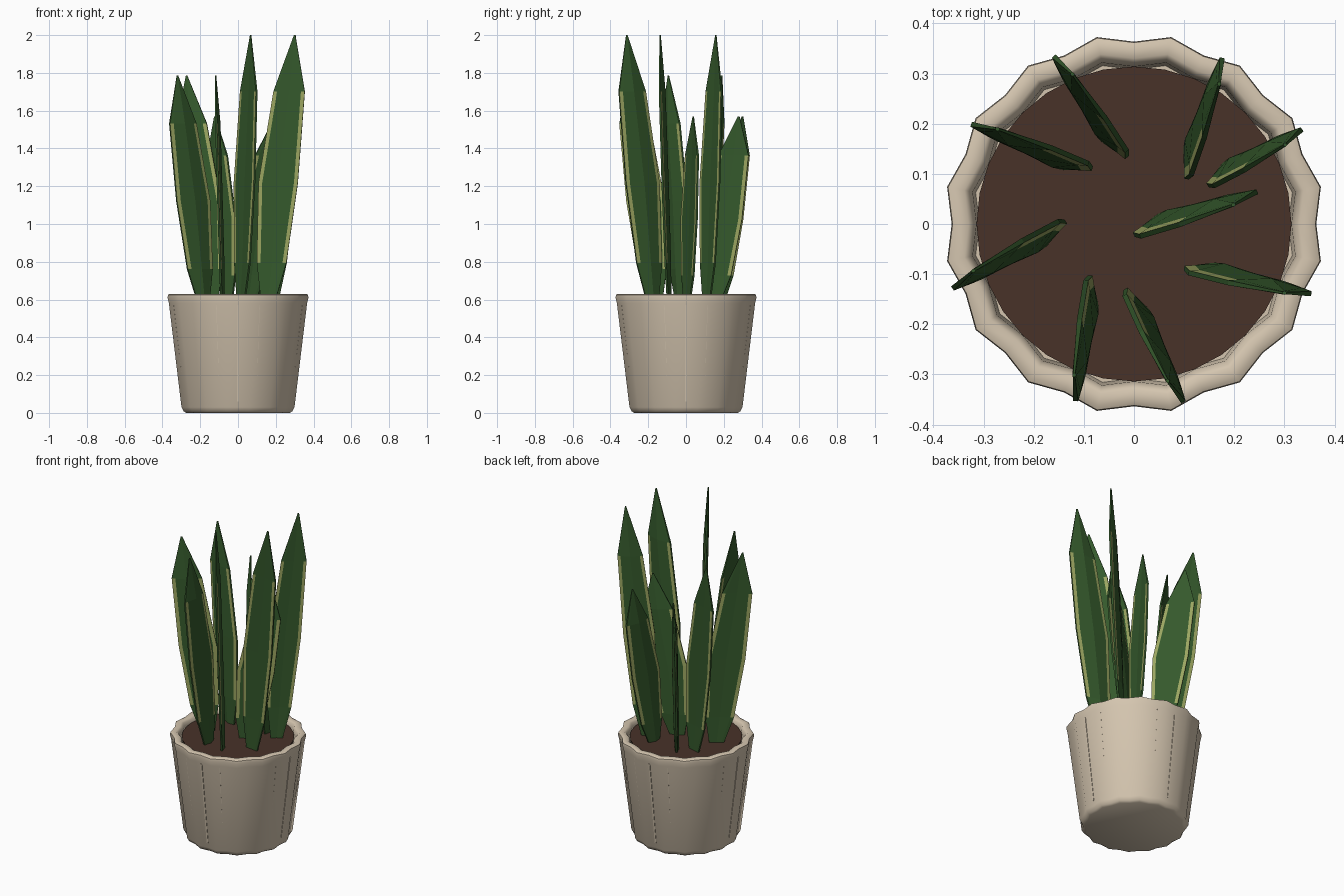
import bpy, bmesh, math
from mathutils import Vector

if "Cube" in bpy.data.objects:
    bpy.data.objects.remove(bpy.data.objects["Cube"])


def material(name, rgb):
    m = bpy.data.materials.new(name)
    m.diffuse_color = (*rgb, 1)
    m.use_nodes = True
    m.node_tree.nodes["Principled BSDF"].inputs["Base Color"].default_value = m.diffuse_color
    return m


POT = material("pot_clay", (0.66, 0.56, 0.43))
SOIL = material("soil_brown", (0.065, 0.032, 0.022))
LEAF = material("leaf_green", (0.035, 0.10, 0.025))
EDGE = material("leaf_edge", (0.33, 0.38, 0.12))


def finish(name, bm, *mats, smooth=None):
    bmesh.ops.recalc_face_normals(bm, faces=bm.faces)
    me = bpy.data.meshes.new(name)
    bm.to_mesh(me)
    bm.free()
    for m in mats:
        me.materials.append(m)
    ob = bpy.data.objects.new(name, me)
    bpy.context.collection.objects.link(ob)
    if smooth:
        bpy.ops.object.select_all(action='DESELECT')
        ob.select_set(True)
        bpy.context.view_layer.objects.active = ob
        bpy.ops.object.shade_smooth_by_angle(angle=math.radians(smooth))
    return ob


# Scalloped pot: lathed profile with every second column pulled inwards
profile = [(0.28, 0), (0.293, 0.008), (0.305, 0.03), (0.373, 0.58), (0.38, 0.61),
           (0.378, 0.625), (0.368, 0.63), (0.345, 0.63), (0.335, 0.622), (0.328, 0.60), (0.322, 0.52)]
bm = bmesh.new()
N = 32
rings = []
for r, z in profile:
    ring = []
    for i in range(N):
        a = 2 * math.pi * i / N
        k = r * (1 if i % 2 else 0.957)
        ring.append(bm.verts.new((k * math.cos(a), k * math.sin(a), z)))
    rings.append(ring)
for a, b in zip(rings, rings[1:]):
    for i in range(N):
        j = (i + 1) % N
        bm.faces.new((a[i], a[j], b[j], b[i]))
bm.faces.new(rings[0])
bm.faces.new(rings[-1])
finish("pot", bm, POT, smooth=50)

# Thin vertical ribs, partly sunk into the scallops
bm = bmesh.new()
for i in range(20):
    a = 2 * math.pi * i / 20
    out = Vector((math.cos(a), math.sin(a), 0))
    side = Vector((-math.sin(a), math.cos(a), 0))
    loops = []
    for r, z in ((0.298, 0.06), (0.360, 0.57)):
        loops.append([bm.verts.new(out * (r + dr) + side * s + Vector((0, 0, z)))
                      for dr, s in ((-0.012, -0.005), (0, -0.005), (0, 0.005), (-0.012, 0.005))])
    lo, hi = loops
    bm.faces.new(lo)
    bm.faces.new(hi)
    for k in range(4):
        m = (k + 1) % 4
        bm.faces.new((lo[k], lo[m], hi[m], hi[k]))
finish("pot_ribs", bm, POT)

# Soil disc
bm = bmesh.new()
bmesh.ops.create_cone(bm, cap_ends=True, segments=32, radius1=0.30, radius2=0.314, depth=0.06)
bmesh.ops.translate(bm, verts=bm.verts, vec=(0, 0, 0.575))
finish("soil", bm, SOIL)

# Blade rows: height fraction, half width, lean along the blade
ROWS = [(0, 0.035, 0), (0.15, 0.078, 0.02), (0.45, 0.104, 0.056), (0.79, 0.083, 0.115), (1, 0.004, 0.145)]
Z0 = 0.58


def leaf(name, inner, outer, top):
    p, q = Vector((*inner, 0)), Vector((*outer, 0))
    d = (q - p).normalized()
    side = Vector((-d.y, d.x, 0))
    stretch = (q - p).length / 0.265
    bm = bmesh.new()
    rows = []
    for t, w, lean in ROWS:
        c = p + d * (0.065 + lean) * stretch + side * 0.027 * (1 - t)
        c.z = Z0 + (top - Z0) * t
        taper = 1 - 0.6 * max(0, (t - 0.79) / 0.21)
        e = max(w - 0.02, w * 0.6)
        front, back = [], []
        for u, h, fold in ((-w, 0.005, 0), (-e, 0.007, 0.002), (0, 0.010, 0.010), (e, 0.007, 0.002), (w, 0.005, 0)):
            base = c + d * u * stretch + side * fold * min(1, w / 0.07)
            front.append(bm.verts.new(base - side * h * taper))
            back.append(bm.verts.new(base + side * h * taper))
        rows.append(front + back[::-1])
    for r, (a, b) in enumerate(zip(rows, rows[1:])):
        for k in range(10):
            m = (k + 1) % 10
            f = bm.faces.new((a[k], a[m], b[m], b[k]))
            # pale margins on the middle stretch only
            f.material_index = 1 if r in (1, 2) and k in (0, 3, 5, 8) else 0
    bm.faces.new(rows[0])
    bm.faces.new(rows[-1])
    finish(name, bm, LEAF, EDGE)


# Nine leaves: inner end and outer end seen from above, tip height
LEAVES = [
    ((0.09, -0.11), (0.355, -0.145), 2.0),
    ((-0.04, -0.135), (0.095, -0.36), 2.0),
    ((0.155, 0.055), (0.34, 0.185), 2.0),
    ((-0.11, -0.095), (-0.122, -0.355), 1.785),
    ((-0.143, 0.028), (-0.367, -0.125), 1.785),
    ((-0.07, 0.13), (-0.325, 0.205), 1.785),
    ((0.008, 0.142), (-0.157, 0.34), 1.57),
    ((0.125, 0.078), (0.182, 0.332), 1.57),
    ((0.002, -0.045), (0.25, 0.06), 1.57),
]
for i, (a, b, top) in enumerate(LEAVES):
    leaf(f"leaf_{i + 1}", a, b, top)
